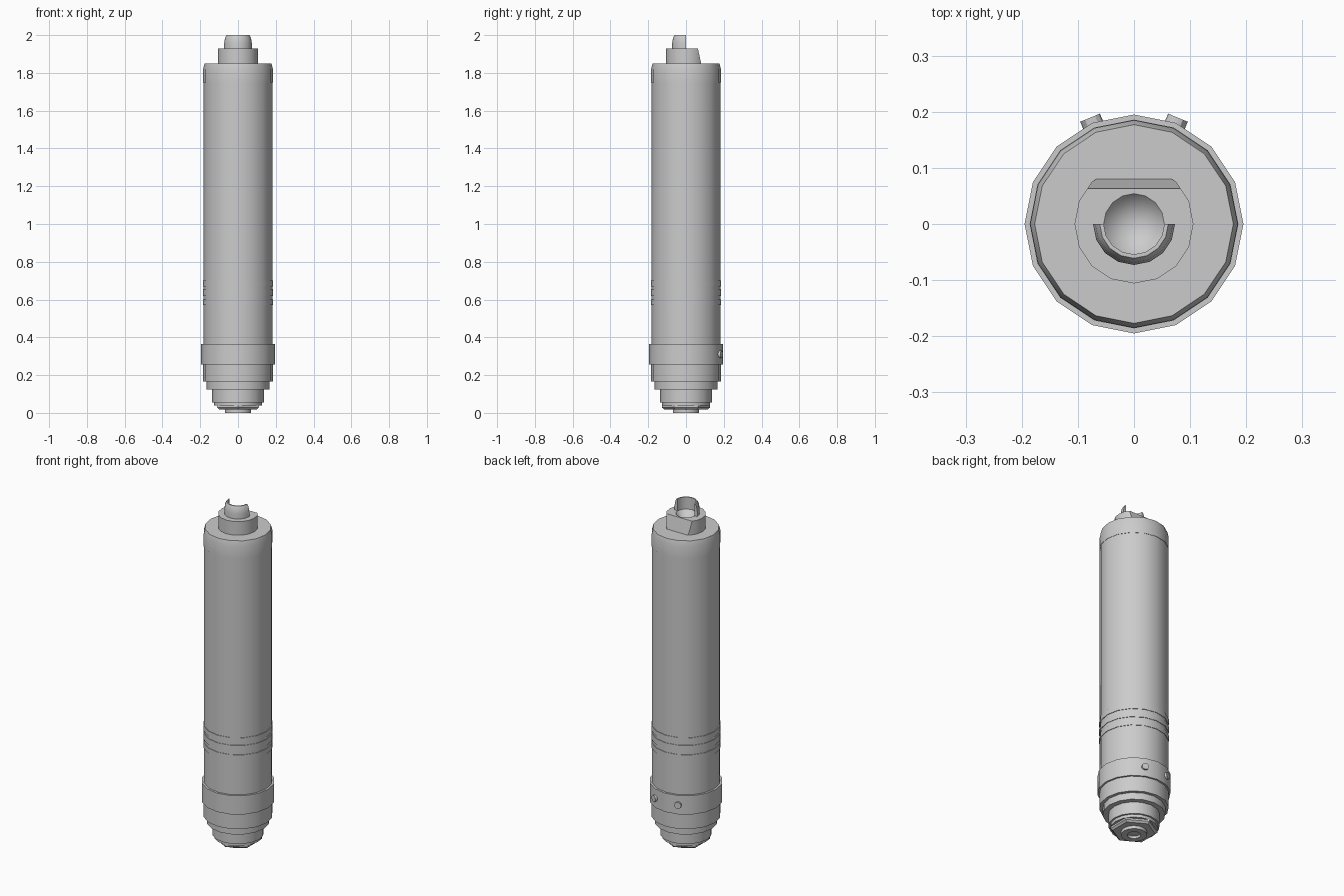
import bpy, bmesh, math
from mathutils import Vector, Matrix

if "Cube" in bpy.data.objects:
    bpy.data.objects.remove(bpy.data.objects["Cube"])

GREY = (0.6, 0.6, 0.6, 1)
metal = bpy.data.materials.new("grey metal")
metal.use_nodes = True
metal.diffuse_color = GREY
metal.node_tree.nodes["Principled BSDF"].inputs["Base Color"].default_value = GREY


def finish(name, bm):
    """Turn a bmesh into a smooth object with sharp rims."""
    bmesh.ops.recalc_face_normals(bm, faces=bm.faces)
    mesh = bpy.data.meshes.new(name)
    bm.to_mesh(mesh)
    bm.free()
    mesh.materials.append(metal)
    obj = bpy.data.objects.new(name, mesh)
    bpy.context.collection.objects.link(obj)
    bpy.ops.object.select_all(action='DESELECT')
    obj.select_set(True)
    bpy.context.view_layer.objects.active = obj
    bpy.ops.object.shade_smooth_by_angle(angle=math.radians(30))
    return obj


def lathe(name, profile, sides=16, turn=0.0, closed=False, cut=None):
    """Revolve (radius, height) points about z; cut = (point, normal) slices a part off."""
    bm = bmesh.new()
    pairs = list(zip(profile, profile[1:]))
    if closed:
        pairs.append((profile[-1], profile[0]))

    def corner(p, i):
        a = turn + 2 * math.pi * i / sides
        return bm.verts.new((p[0] * math.cos(a), p[0] * math.sin(a), p[1]))

    for a, b in pairs:
        for i in range(sides):
            pts = [(a, i), (a, i + 1), (b, i + 1), (b, i)]
            if a[0] == 0:
                pts.pop(1)
            elif b[0] == 0:
                pts.pop(3)
            bm.faces.new([corner(*p) for p in pts])
    bmesh.ops.remove_doubles(bm, verts=bm.verts, dist=1e-5)
    if cut:
        bmesh.ops.bisect_plane(bm, geom=bm.verts[:] + bm.edges[:] + bm.faces[:],
                               plane_co=cut[0], plane_no=cut[1], clear_outer=True)
        rim = [e for e in bm.edges if e.is_boundary]
        bmesh.ops.holes_fill(bm, edges=rim, sides=0)
    return finish(name, bm)


def disc(name, radius, low, high, sides=16, turn=0.0):
    return lathe(name, [(0, low), (radius, low), (radius, high), (0, high)], sides, turn)


# Long barrel and its bevelled upper cap
disc("barrel", 0.183, 0.36, 1.75)
lathe("upper_cap", [(0, 1.75), (0.185, 1.75), (0.185, 1.82), (0.177, 1.85), (0, 1.85)])

# Fine ridges low on the barrel
for low, high in ((0.57, 0.60), (0.62, 0.655), (0.67, 0.70)):
    disc("barrel_ridge", 0.186, low, high)

# Wide collar and the stepped lower end
disc("collar", 0.195, 0.255, 0.365)
disc("lower_step_wide", 0.185, 0.165, 0.255)
disc("lower_step_middle", 0.167, 0.125, 0.165)
disc("lower_step_narrow", 0.137, 0.055, 0.125)
disc("lock_ring", 0.127, 0.038, 0.055)
lathe("hex_nut", [(0, 0.04), (0.127, 0.04), (0.127, 0.028), (0.115, 0.018), (0, 0.018)],
      6, math.pi / 2)

# Hollow outlet at the very bottom
lathe("outlet", [(0, 0.02), (0.07, 0.02), (0.07, 0), (0.036, 0), (0.036, 0.014), (0, 0.014)])

# Neck with a conical bore and a sloping flat at the back
lathe("neck", [(0, 1.85), (0.106, 1.85), (0.106, 1.93), (0.054, 1.93), (0, 1.865)],
      cut=((0, 0.08, 1.85), (0, 0.08, 0.017)))

# Half-round shield standing in front of the bore
lathe("half_shield", [(0.054, 1.925), (0.073, 1.925), (0.073, 1.96), (0.069, 1.985),
                      (0.061, 2.0), (0.054, 2.0)], closed=True, cut=((0, 0, 1.93), (0, 1, 0)))

# Two round buttons on the back of the collar
for side, label in ((1, "left"), (-1, "right")):
    outward = Vector((side * 0.38, 0.92, 0)).normalized()
    bm = bmesh.new()
    place = Matrix.Translation(outward * 0.19 + Vector((0, 0, 0.31)))
    bmesh.ops.create_cone(bm, cap_ends=True, segments=12, radius1=0.019, radius2=0.019, depth=0.03,
                          matrix=place @ outward.to_track_quat('Z', 'Y').to_matrix().to_4x4())
    finish(label + "_button", bm)
